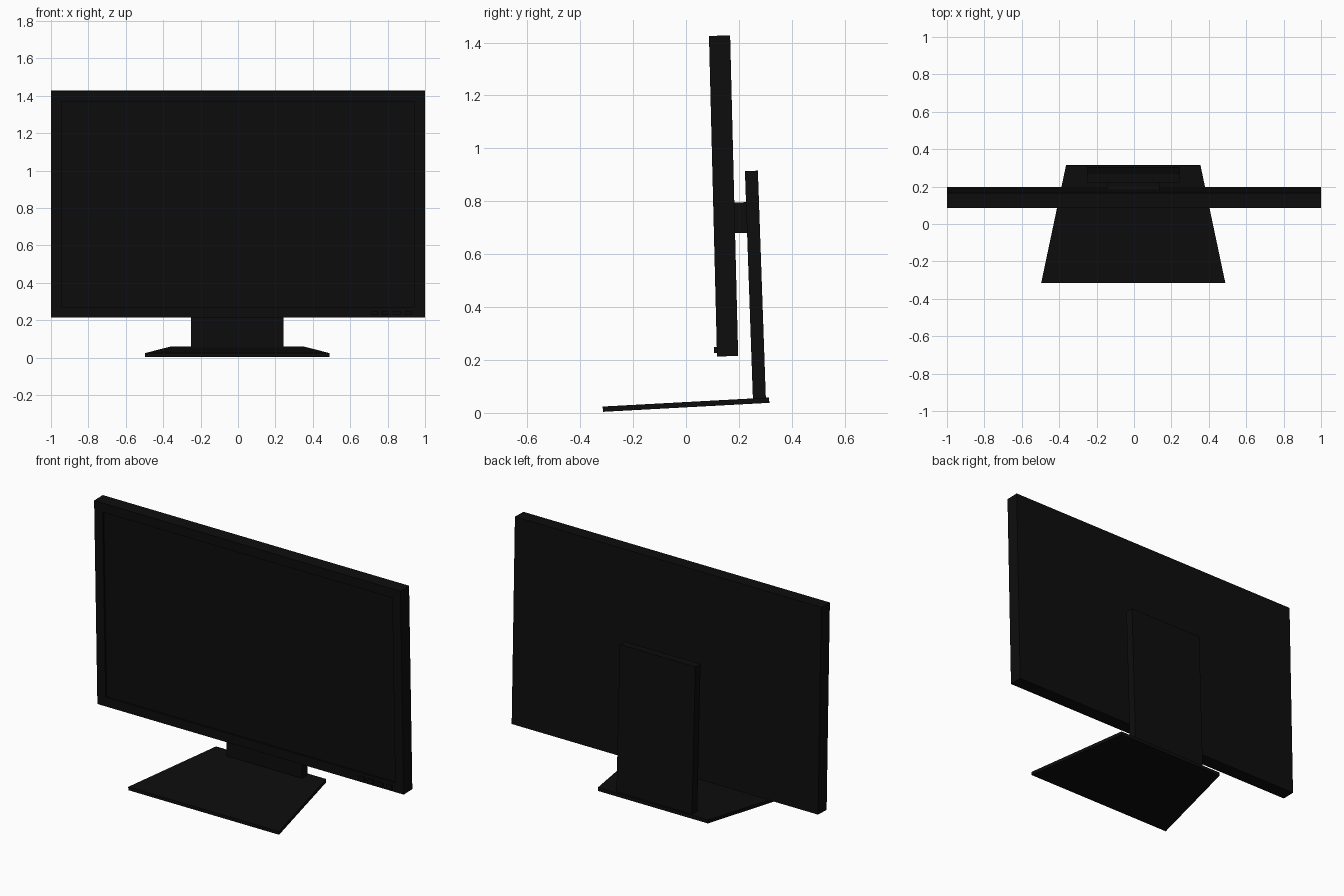
import bpy
import bmesh
from mathutils import Matrix, Vector

if "Cube" in bpy.data.objects:
    bpy.data.objects.remove(bpy.data.objects["Cube"], do_unlink=True)

black = bpy.data.materials.new("black plastic")
black.use_nodes = True
COLOUR = (0.004, 0.004, 0.004, 1)
black.diffuse_color = COLOUR
black.node_tree.nodes["Principled BSDF"].inputs["Base Color"].default_value = COLOUR


def slab(name, centre, size, tilt, shape=None):
    """Box of the given size, optionally reshaped, then tilted about x and placed."""
    bm = bmesh.new()
    bmesh.ops.create_cube(bm, size=1, matrix=Matrix.Diagonal((*size, 1)))
    if shape:
        shape(bm)
    bm.transform(Matrix.Translation(centre) @ Matrix.Rotation(tilt, 4, 'X'))
    mesh = bpy.data.meshes.new(name)
    bm.to_mesh(mesh)
    bm.free()
    mesh.materials.append(black)
    obj = bpy.data.objects.new(name, mesh)
    bpy.context.collection.objects.link(obj)
    return obj


def recess_front(bm):
    """Sink the display behind a narrow bezel."""
    bm.normal_update()
    front = min(bm.faces, key=lambda f: f.normal.y)
    bmesh.ops.inset_region(bm, faces=[front], thickness=0.055, use_even_offset=True)
    rim = bmesh.ops.extrude_discrete_faces(bm, faces=[front])["faces"]
    bmesh.ops.translate(bm, verts=rim[0].verts, vec=(0, 0.01, 0))


def taper_back(bm):
    """Narrow the rear edge of the foot."""
    for v in bm.verts:
        if v.co.y > 0:
            v.co.x *= 0.73


SCREEN_TILT = 0.025
STAND_TILT = 0.035
SCREEN_CENTRE = Vector((0, 0.142, 0.82))

# Screen housing with recessed display
slab("screen_housing", SCREEN_CENTRE, (2, 0.08, 1.212), SCREEN_TILT, recess_front)

# Control buttons on the lower bezel
for i in range(4):
    slab(f"control_button_{i + 1}", (0.73 + 0.06 * i, 0.115, 0.238),
         (0.035, 0.018, 0.022), SCREEN_TILT)

# Mount between screen and stand
slab("screen_mount", (-0.004, 0.21, 0.738), (0.28, 0.07, 0.116), SCREEN_TILT)

# Upright and foot
slab("stand_upright", (-0.004, 0.2625, 0.478), (0.493, 0.049, 0.874), STAND_TILT)
slab("stand_foot", (-0.004, 0, 0.031), (0.984, 0.63, 0.02), 0.054, taper_back)
